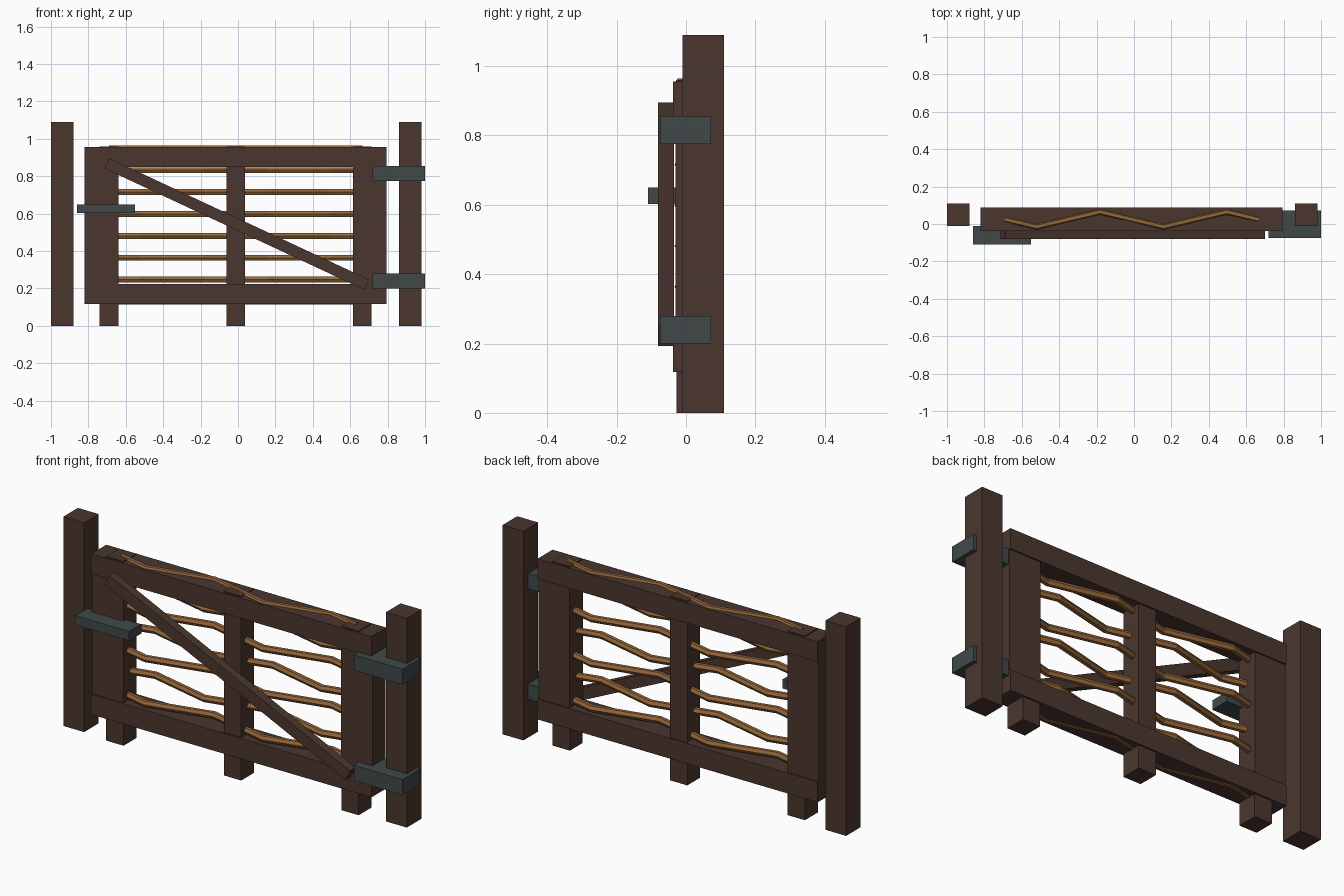
import bpy, bmesh, math

if "Cube" in bpy.data.objects:
    bpy.data.objects.remove(bpy.data.objects["Cube"])

def material(name, rgb):
    m = bpy.data.materials.new(name)
    m.diffuse_color = (*rgb, 1)
    m.use_nodes = True
    m.node_tree.nodes["Principled BSDF"].inputs["Base Color"].default_value = m.diffuse_color
    return m

WOOD = material("dark brown wood", (0.070, 0.037, 0.028))
IRON = material("grey iron", (0.052, 0.066, 0.066))
TWIG = material("tan twig", (0.30, 0.135, 0.042))

def finish(name, bm, mat):
    bmesh.ops.recalc_face_normals(bm, faces=bm.faces)
    me = bpy.data.meshes.new(name)
    bm.to_mesh(me)
    bm.free()
    me.materials.append(mat)
    ob = bpy.data.objects.new(name, me)
    bpy.context.collection.objects.link(ob)
    return ob

def box(name, x, y, z, mat):
    """Box from (min, max) pairs, with its origin at the centre."""
    bm = bmesh.new()
    bmesh.ops.create_cube(bm, size=1)
    bmesh.ops.scale(bm, vec=(x[1] - x[0], y[1] - y[0], z[1] - z[0]), verts=bm.verts)
    ob = finish(name, bm, mat)
    ob.location = [(a + b) / 2 for a, b in (x, y, z)]
    return ob

def twig(name, path, r=0.018, sides=6):
    """Low-poly rod running along x through the path points."""
    bm = bmesh.new()
    rings = []
    for px, py, pz in path:
        rings.append([bm.verts.new((px, py + r * math.cos(2 * math.pi * i / sides),
                                    pz + r * math.sin(2 * math.pi * i / sides)))
                      for i in range(sides)])
    for a, b in zip(rings, rings[1:]):
        for i in range(sides):
            j = (i + 1) % sides
            bm.faces.new((a[i], a[j], b[j], b[i]))
    bm.faces.new(rings[0])
    bm.faces.new(rings[-1])
    return finish(name, bm, TWIG)

# Side posts
box("latch_post", (-1.0, -0.88), (-0.01, 0.11), (0, 1.09), WOOD)
box("hinge_post", (0.86, 0.98), (-0.01, 0.11), (0, 1.09), WOOD)

# Upright stakes that the twigs weave around
stakes = (-0.69, -0.012, 0.665)
for cx in stakes:
    box("stake", (cx - 0.05, cx + 0.05), (-0.028, 0.078), (0, 0.96), WOOD)

# Gate frame
box("left_stile", (-0.82, -0.64), (-0.03, 0.08), (0.125, 0.945), WOOD)
box("right_stile", (0.615, 0.795), (-0.03, 0.08), (0.125, 0.945), WOOD)
box("bottom_rail", (-0.82, 0.795), (-0.037, 0.087), (0.118, 0.224), WOOD)
box("top_rail", (-0.82, 0.795), (-0.037, 0.087), (0.85, 0.955), WOOD)

# Diagonal brace
x0, z0, x1, z1 = -0.70, 0.868, 0.688, 0.22
length = math.hypot(x1 - x0, z1 - z0)
brace = box("diagonal_brace", (-length / 2, length / 2), (-0.08, -0.034), (-0.03, 0.03), WOOD)
brace.location = ((x0 + x1) / 2, -0.057, (z0 + z1) / 2)
brace.rotation_euler.y = math.atan2(z0 - z1, x1 - x0)

# Woven twigs, alternating direction row by row
for row in range(8):
    sign = -1 if row % 2 else 1
    z = 0.13 + row * 0.117
    for a, b in zip(stakes, stakes[1:]):
        path = [(a + (b - a) * k / 4, 0.025 + sign * 0.04 * math.sin(k * math.pi / 2), z)
                for k in range(5)]
        twig("woven_twig", path)

# Hinges and latch
for z in (0.2, 0.775):
    box("hinge_strap", (0.72, 1.0), (-0.075, 0.072), (z, z + 0.08), IRON)
box("latch_bar", (-0.86, -0.55), (-0.11, -0.01), (0.602, 0.65), IRON)
